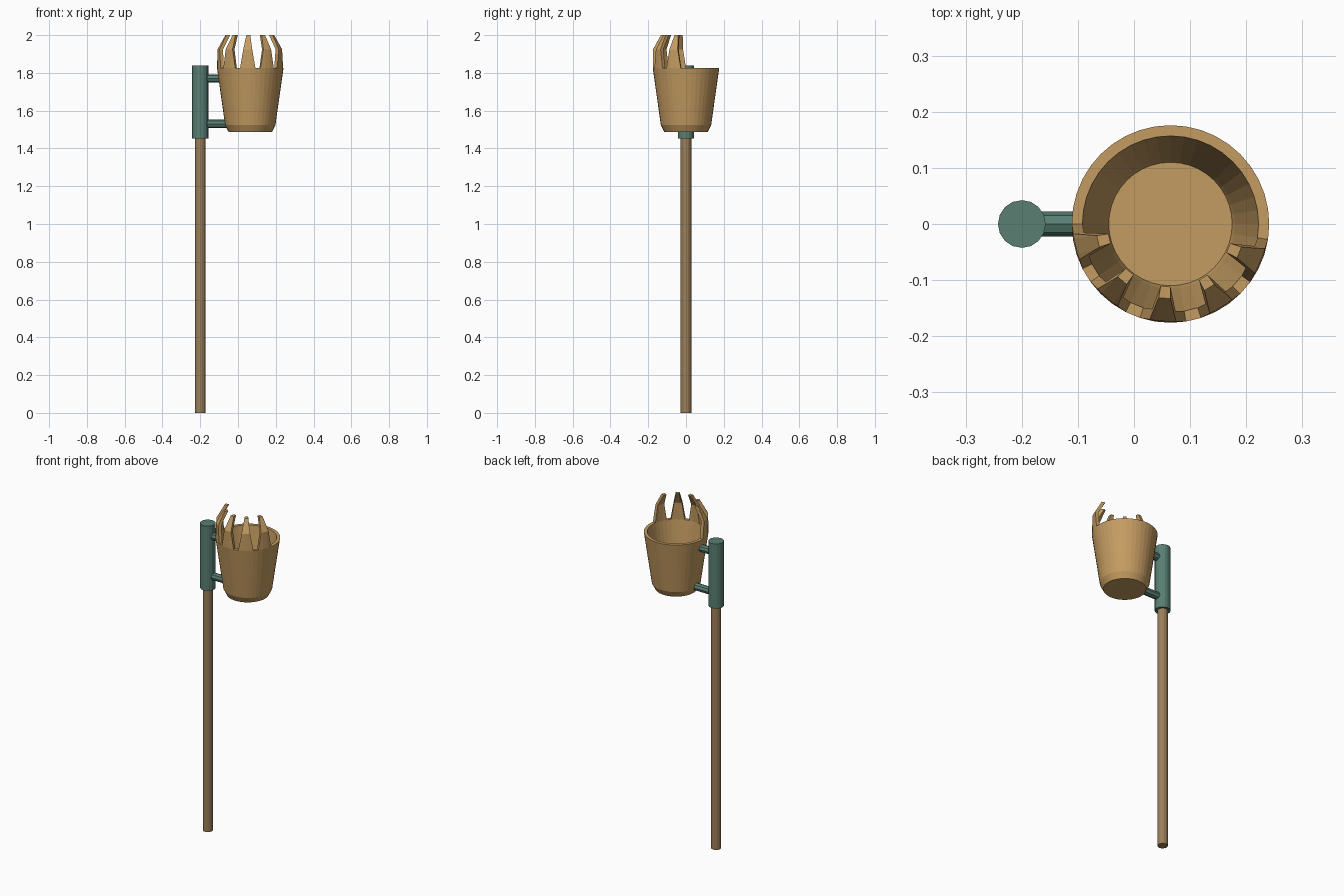
import bpy, bmesh
from math import cos, sin, radians, pi
from mathutils import Matrix, Vector

if "Cube" in bpy.data.objects:
    bpy.data.objects.remove(bpy.data.objects["Cube"])

CX, SIDES = 0.065, 40      # basket axis and side count


def material(name, rgb):
    m = bpy.data.materials.new(name)
    m.diffuse_color = (*rgb, 1)
    m.use_nodes = True
    m.node_tree.nodes["Principled BSDF"].inputs["Base Color"].default_value = m.diffuse_color
    return m


def make_object(name, bm, mat):
    bmesh.ops.recalc_face_normals(bm, faces=bm.faces)
    me = bpy.data.meshes.new(name)
    bm.to_mesh(me)
    bm.free()
    me.materials.append(mat)
    ob = bpy.data.objects.new(name, me)
    bpy.context.collection.objects.link(ob)
    return ob


def rod(name, a, b, radius, sides, mat):
    a, b = Vector(a), Vector(b)
    d = b - a
    bm = bmesh.new()
    rot = Vector((0, 0, 1)).rotation_difference(d).to_matrix().to_4x4()
    bmesh.ops.create_cone(bm, cap_ends=True, segments=sides, radius1=radius,
                          radius2=radius, depth=d.length,
                          matrix=Matrix.Translation((a + b) / 2) @ rot)
    return make_object(name, bm, mat)


def polar(r, deg, z):
    return (CX + r * cos(radians(deg)), r * sin(radians(deg)), z)


wood = material("wood", (0.33, 0.21, 0.10))
tan = material("basket_tan", (0.55, 0.33, 0.12))
green = material("socket_green", (0.10, 0.21, 0.17))

# Pole, socket and the two struts
rod("pole", (-0.2, 0, 0), (-0.2, 0, 1.47), 0.028, 16, wood)
rod("socket", (-0.2, 0, 1.453), (-0.2, 0, 1.84), 0.0425, 16, green)
for name, z, x in (("upper_strut", 1.77, -0.095), ("lower_strut", 1.53, -0.06)):
    rod(name, (-0.2, 0, z), (x, 0, z), 0.022, 8, green)

# Basket: hollow tapered cup
bm = bmesh.new()
profile = [(0.115, 1.488), (0.133, 1.523), (0.176, 1.825),
           (0.157, 1.825), (0.115, 1.53), (0.11, 1.508)]
rings = [[bm.verts.new(polar(r, 360 * i / SIDES, z)) for i in range(SIDES)]
         for r, z in profile]
for lo, hi in zip(rings, rings[1:]):
    for i in range(SIDES):
        j = (i + 1) % SIDES
        bm.faces.new((lo[i], lo[j], hi[j], hi[i]))
bm.faces.new(rings[0])
bm.faces.new(rings[-1])
make_object("basket", bm, tan)

# Teeth: five inward-curving fingers along the front rim
levels = [(1.825, 0.157, 0.176, 13.5), (1.925, 0.155, 0.174, 7.8),
          (2.0, 0.112, 0.133, 4.5)]       # z, inner r, outer r, half angle
for n in range(5):
    mid = 193.5 + 36 * n
    bm = bmesh.new()
    grid = [[[bm.verts.new(polar(r, mid + a, z)) for a in (-h, -4.5, 4.5, h)]
             for r in (ri, ro)] for z, ri, ro, h in levels]
    for lo, hi in zip(grid, grid[1:]):
        for s in range(2):
            for c in range(3):
                bm.faces.new((lo[s][c], lo[s][c + 1], hi[s][c + 1], hi[s][c]))
        for c in (0, 3):
            bm.faces.new((lo[0][c], lo[1][c], hi[1][c], hi[0][c]))
    top = grid[-1]
    bm.faces.new((top[0][1], top[0][2], top[1][2], top[1][1]))
    bmesh.ops.remove_doubles(bm, verts=bm.verts, dist=0.0005)
    make_object(f"tooth_{n + 1}", bm, tan)
